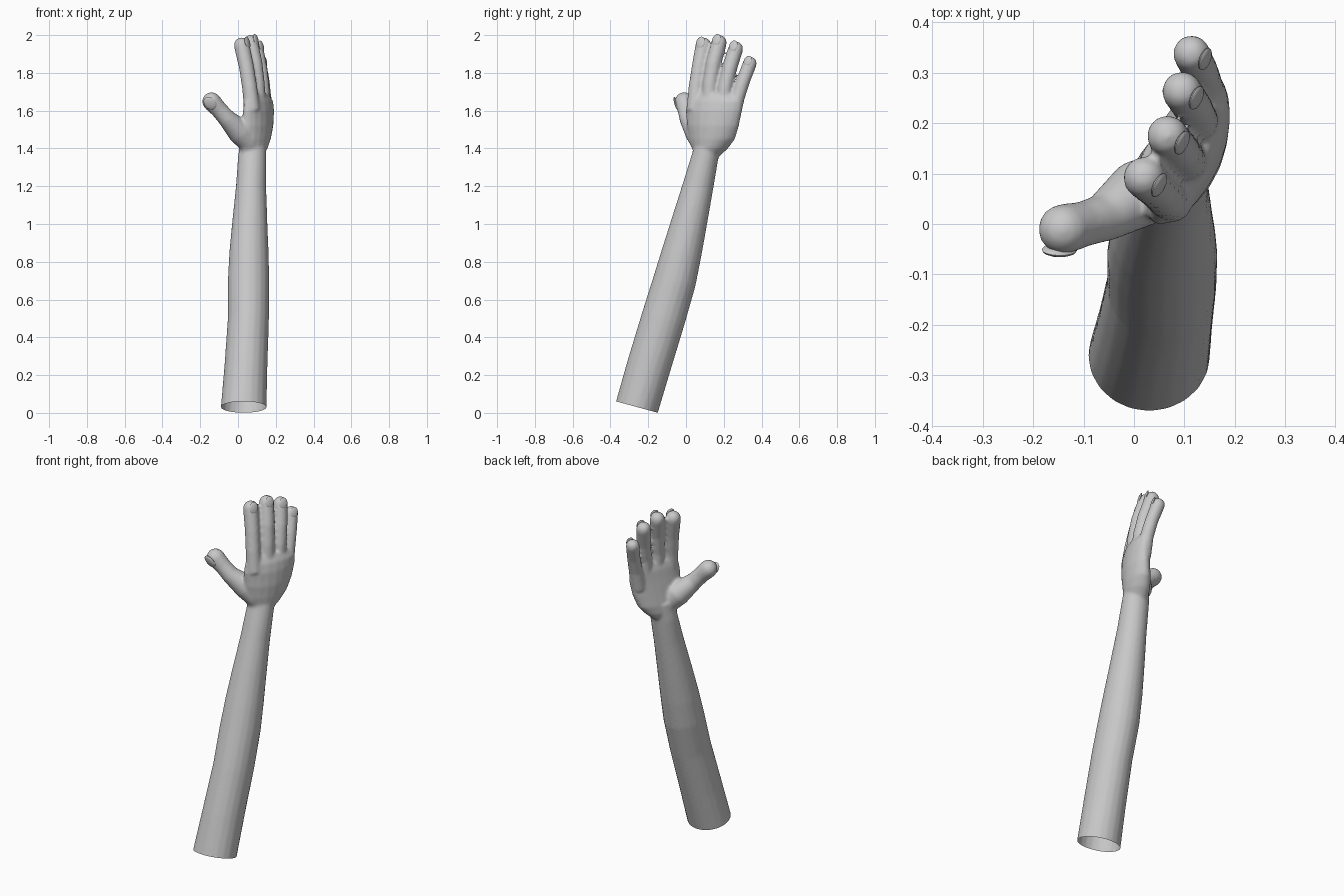
import bpy, bmesh, math
from mathutils import Vector as V

if "Cube" in bpy.data.objects:
    bpy.data.objects.remove(bpy.data.objects["Cube"])

skin = bpy.data.materials.new("grey_skin")
skin.diffuse_color = (0.58, 0.58, 0.58, 1)
skin.use_nodes = True
skin.node_tree.nodes["Principled BSDF"].inputs["Base Color"].default_value = skin.diffuse_color
SIDES = 20
body = bmesh.new()


def loft(rings, cup=V((0, 0, 0))):
    """Closed tube through rings of (centre, half axis, half axis)."""
    loops = []
    for c, u, v in rings:
        loop = []
        for i in range(SIDES):
            a = 2 * math.pi * i / SIDES
            loop.append(body.verts.new(c + u * math.cos(a) + v * math.sin(a) + cup * math.cos(a) ** 2))
        loops.append(loop)
    for a, b in zip(loops, loops[1:]):
        for i in range(SIDES):
            j = (i + 1) % SIDES
            body.faces.new((a[i], a[j], b[j], b[i]))
    body.faces.new(loops[0][::-1])
    body.faces.new(loops[-1])


def digit(points, radii):
    """Round finger along points, with a domed tip centred on the last point."""
    pts = [V(p) for p in points]
    rings = []
    for i, (p, r) in enumerate(zip(pts, radii)):
        t = (pts[min(i + 1, len(pts) - 1)] - pts[max(i - 1, 0)]).normalized()
        u = t.cross(V((0.92, -0.38, 0))).normalized()
        rings.append((p, u * r, t.cross(u) * r))
    p, r = pts[-1], radii[-1]
    for k in (0.4, 0.7, 0.9, 0.98):
        s = math.sqrt(1 - k * k)
        rings.append((p + t * r * k, u * r * s, t.cross(u) * r * s))
    loft(rings)
    return t


# forearm: z, centre x, centre y, half width x, half depth
arm_axis = V((0, 0.263, 0.965))
across = V((0, 0.965, -0.263))
loft([(V((x, y, z)), V((hx, 0, 0)), across * hy) for z, x, y, hx, hy in (
    (-0.06, 0.026, -0.287, 0.123, 0.116), (0.03, 0.03, -0.26, 0.121, 0.115),
    (0.25, 0.042, -0.196, 0.114, 0.117), (0.50, 0.055, -0.12, 0.109, 0.117),
    (0.70, 0.056, -0.06, 0.110, 0.114), (0.85, 0.058, -0.022, 0.104, 0.106),
    (1.00, 0.062, 0.015, 0.094, 0.096), (1.20, 0.069, 0.064, 0.080, 0.082),
    (1.36, 0.075, 0.102, 0.075, 0.071), (1.46, 0.083, 0.125, 0.066, 0.066))])

# palm: z, centre x, centre y, half width, half thickness
wide, inward = V((0.38, 0.92, 0)), V((-0.92, 0.38, 0))
loft([(V((x, y, z)), wide * w, inward * h) for z, x, y, w, h in (
    (1.35, 0.078, 0.105, 0.060, 0.050), (1.40, 0.088, 0.122, 0.100, 0.066),
    (1.45, 0.098, 0.132, 0.130, 0.069), (1.52, 0.110, 0.137, 0.148, 0.066),
    (1.60, 0.117, 0.141, 0.160, 0.058), (1.65, 0.118, 0.147, 0.158, 0.050),
    (1.69, 0.112, 0.143, 0.125, 0.034))], inward * 0.016)

# fingers and thumb: path, radii, outward direction of the nail
back = (0.88, -0.47, 0.05)
digits = (
    (((.075, .045, 1.60), (.062, .053, 1.72), (.045, .070, 1.83), (.020, .092, 1.946)),
     (.043, .040, .040, .042), back),
    (((.108, .120, 1.60), (.102, .128, 1.74), (.090, .146, 1.85), (.066, .175, 1.960)),
     (.043, .040, .040, .041), back),
    (((.130, .190, 1.58), (.128, .206, 1.72), (.117, .230, 1.82), (.095, .263, 1.927)),
     (.042, .039, .039, .040), back),
    (((.140, .245, 1.56), (.140, .274, 1.67), (.131, .304, 1.76), (.114, .338, 1.850)),
     (.042, .037, .036, .037), back),
    (((.065, .085, 1.43), (.010, .060, 1.49), (-.060, .012, 1.56), (-.100, .000, 1.605),
      (-.140, -.010, 1.648)), (.060, .068, .048, .045, .050), (-0.1, -0.9, -0.3)))
nails = bmesh.new()
for path, radii, out in digits:
    t = digit(path, radii)
    # nail: flattened dome set on the back of the fingertip
    n = V(out)
    n = (n - t * n.dot(t)).normalized()
    side = t.cross(n)
    r = radii[-1]
    centre = V(path[-1]) + n * r * 0.86 + t * r * 0.1
    new = bmesh.ops.create_uvsphere(nails, u_segments=16, v_segments=8, radius=1)["verts"]
    for v in new:
        v.co = centre + side * v.co.x * r * .62 + t * v.co.y * r * .8 + n * v.co.z * r * .2


def make(name, bm):
    bmesh.ops.recalc_face_normals(bm, faces=bm.faces)
    mesh = bpy.data.meshes.new(name)
    bm.to_mesh(mesh)
    bm.free()
    mesh.materials.append(skin)
    ob = bpy.data.objects.new(name, mesh)
    bpy.context.collection.objects.link(ob)
    bpy.context.view_layer.objects.active = ob
    ob.select_set(True)
    return ob


# fuse arm, palm and fingers into one smooth skin
arm = make("arm_and_hand", body)
remesh = arm.modifiers.new("fuse", "REMESH")
remesh.mode, remesh.voxel_size = "VOXEL", 0.008
soften = arm.modifiers.new("soften", "SMOOTH")
soften.factor, soften.iterations = 0.5, 6
for m in ("fuse", "soften"):
    bpy.ops.object.modifier_apply(modifier=m)

# open the cut end of the forearm
bm = bmesh.new()
bm.from_mesh(arm.data)
bmesh.ops.bisect_plane(bm, geom=bm.verts[:] + bm.edges[:] + bm.faces[:],
                       plane_co=(0.03, -0.26, 0.031), plane_no=arm_axis, clear_inner=True)
bm.to_mesh(arm.data)
bm.free()
arm.data.materials.clear()
arm.data.materials.append(skin)

make("fingernails", nails)
bpy.ops.object.shade_smooth_by_angle(angle=math.radians(50))
